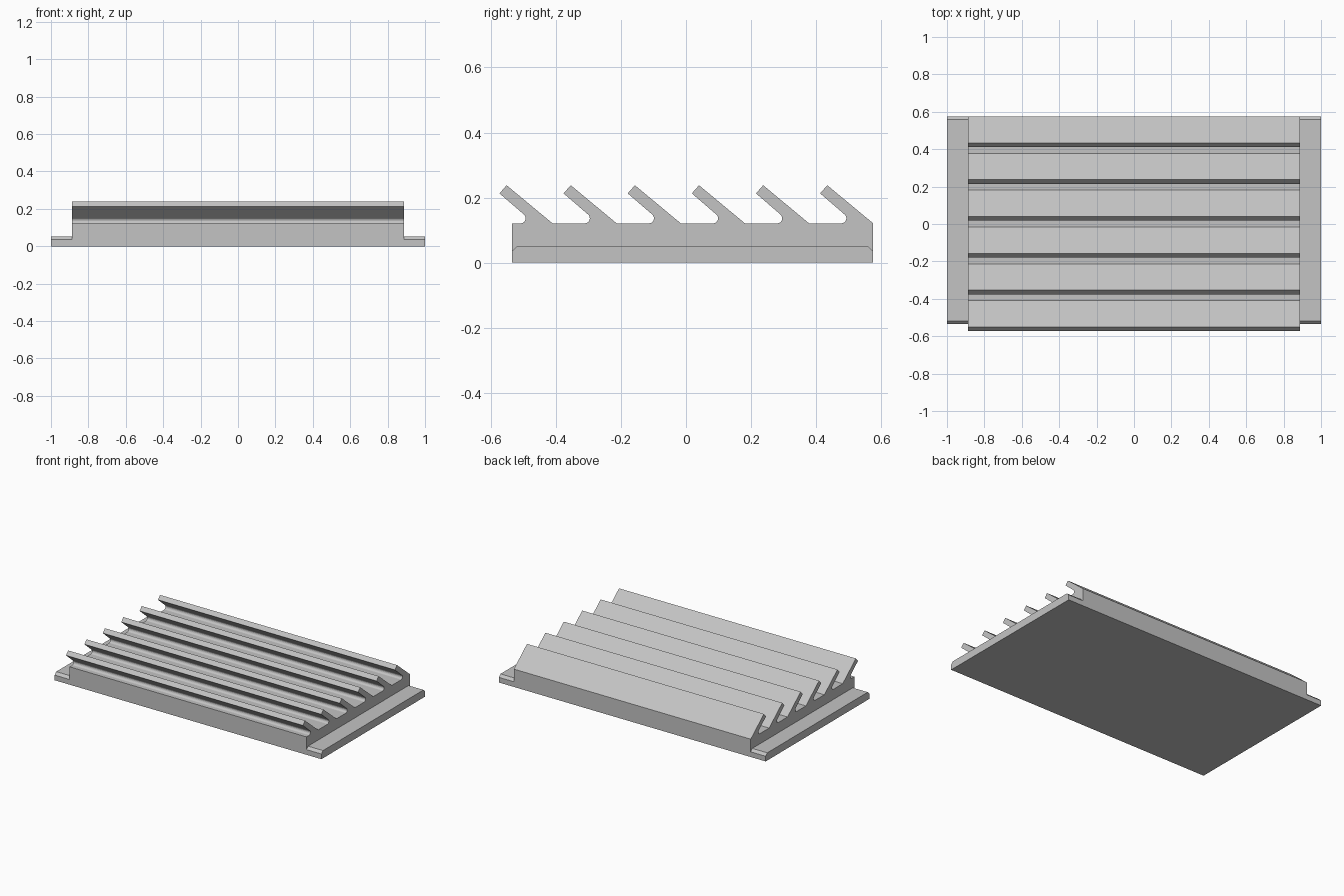
import bpy, bmesh
from math import sin, cos, radians

cube = bpy.data.objects.get("Cube")
if cube:
    bpy.data.objects.remove(cube, do_unlink=True)

grey = bpy.data.materials.new("light grey")
grey.use_nodes = True
colour = (0.55, 0.55, 0.55, 1)
grey.diffuse_color = colour
grey.node_tree.nodes["Principled BSDF"].inputs["Base Color"].default_value = colour


def extrude_profile(name, profile, x0, x1):
    """Extrude a closed (y, z) profile along x."""
    bm = bmesh.new()
    face = bm.faces.new([bm.verts.new((x0, y, z)) for y, z in profile])
    moved = bmesh.ops.extrude_face_region(bm, geom=[face])["geom"]
    verts = [g for g in moved if isinstance(g, bmesh.types.BMVert)]
    bmesh.ops.translate(bm, verts=verts, vec=(x1 - x0, 0, 0))
    bmesh.ops.recalc_face_normals(bm, faces=bm.faces)
    mesh = bpy.data.meshes.new(name)
    bm.to_mesh(mesh)
    bm.free()
    mesh.materials.append(grey)
    obj = bpy.data.objects.new(name, mesh)
    bpy.context.collection.objects.link(obj)
    return obj


FRONT, BACK = -0.535, 0.575
DECK = 0.121
HALF = 0.888
PITCH = 0.197
FINS = 6
ROOT = 0.0155    # fillet radius under each fin
TILT = 40
STEPS = 10

# Serrated body: deck with a row of slanted fins, rounded at the root
profile = [(FRONT, 0), (FRONT, DECK)]
for i in range(FINS):
    heel = BACK - (FINS - 1 - i) * PITCH
    cy, cz = heel - 0.098, DECK + ROOT
    for s in range(STEPS + 1):
        a = radians(-90 + (180 - TILT) * s / STEPS)
        profile.append((cy + ROOT * cos(a), cz + ROOT * sin(a)))
    profile += [(heel - 0.163, 0.213), (heel - 0.141, 0.238), (heel, DECK)]
profile.append((BACK, 0))
extrude_profile("finned_body", profile, -HALF, HALF)

# Side flanges with chamfered ends
TOP, CH = 0.052, 0.017
flange = [(FRONT, 0), (FRONT, TOP - CH), (FRONT + CH, TOP),
          (BACK - CH, TOP), (BACK, TOP - CH), (BACK, 0)]
for name, side in (("left_flange", 1), ("right_flange", -1)):
    extrude_profile(name, flange, side * HALF, side)
